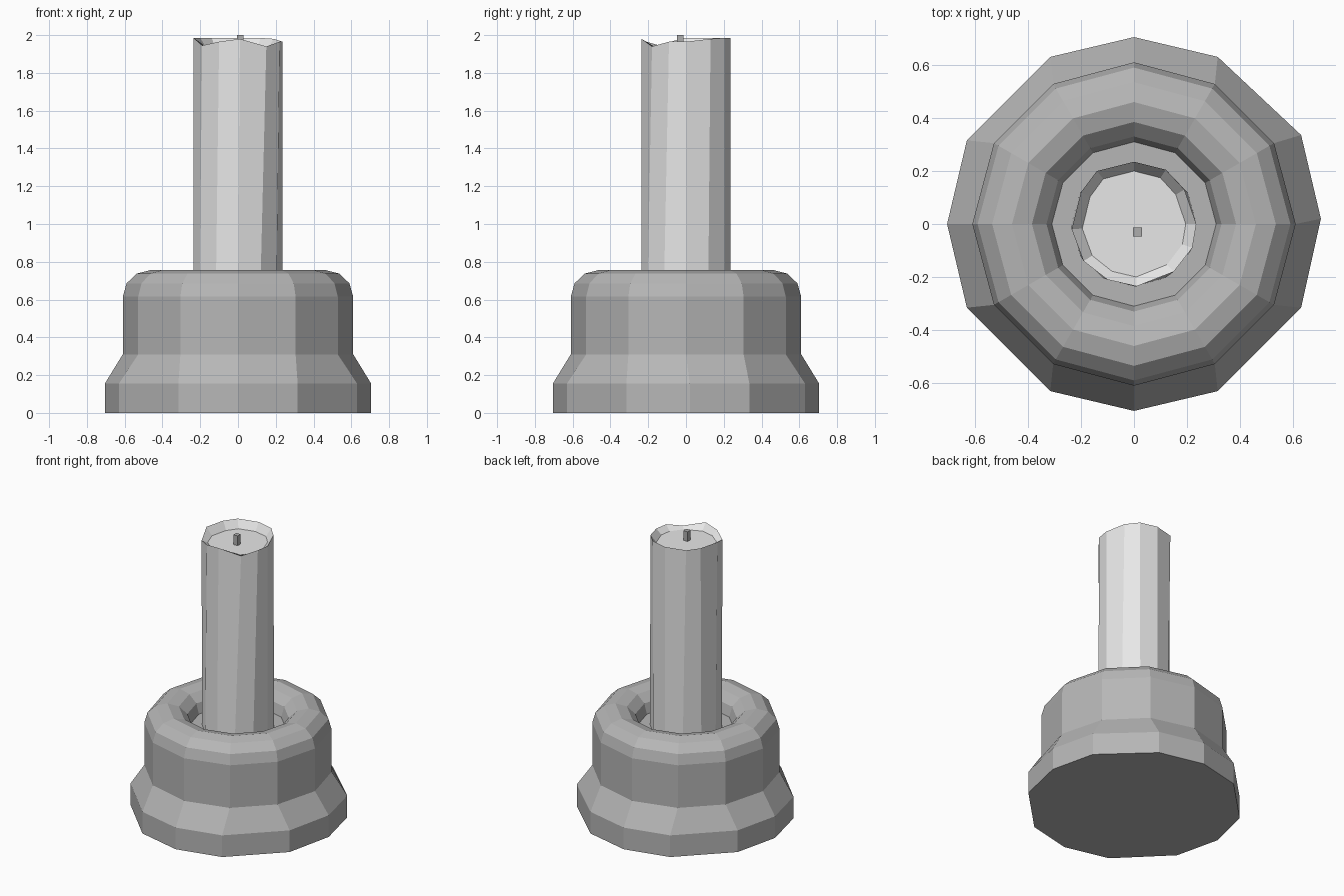
import bpy, bmesh
from math import cos, sin, pi, radians

cube = bpy.data.objects.get("Cube")
if cube:
    bpy.data.objects.remove(cube)

SIDES = 12


def material(name, grey):
    mat = bpy.data.materials.new(name)
    mat.use_nodes = True
    colour = (grey, grey, grey, 1)
    mat.diffuse_color = colour
    mat.node_tree.nodes["Principled BSDF"].inputs["Base Color"].default_value = colour
    return mat


def ring(radius, z, squeeze=0):
    """Twelve points round the axis; squeeze pulls the diagonal pairs apart."""
    points = []
    for i in range(SIDES):
        a = i * pi / 6 + radians(squeeze) * (0, -1, 1)[i % 3]
        points.append((radius * cos(a), radius * sin(a), z))
    return points


def skin(name, rings, mat):
    """Bridge a stack of rings and cap both ends."""
    bm = bmesh.new()
    loops = [[bm.verts.new(p) for p in r] for r in rings]
    for low, high in zip(loops, loops[1:]):
        for i in range(SIDES):
            j = (i + 1) % SIDES
            bm.faces.new((low[i], low[j], high[j], high[i]))
    bm.faces.new(loops[0][::-1])
    bm.faces.new(loops[-1])
    mesh = bpy.data.meshes.new(name)
    bm.to_mesh(mesh)
    bm.free()
    mesh.materials.append(mat)
    obj = bpy.data.objects.new(name, mesh)
    bpy.context.collection.objects.link(obj)
    return obj


holder_grey = material("holder grey", 0.47)
wax_grey = material("wax light grey", 0.8)
wick_grey = material("wick grey", 0.42)

# Holder: flared foot, straight wall, rounded lip and recessed floor
foot = [ring(0.705, 0, 3.4), ring(0.705, 0.155, 3.4)]
foot = [[(x, y + (0.02 if x > 0.5 and y > -0.01 else 0), z) for x, y, z in r] for r in foot]
lip = [ring(0.46 + 0.15 * cos(k * pi / 6), 0.615 + 0.142 * sin(k * pi / 6))
       for k in range(7)]
skin("candle_holder", foot + [ring(0.61, 0.31)] + lip, holder_grey)

# Candle: uneven melted rim with a sunken wax pool
rim = [(0.235, 0, 1.965), (0.19, 0.13, 1.98), (0.12, 0.205, 1.985),
       (0, 0.235, 1.985), (-0.14, 0.2, 1.985), (-0.2, 0.12, 1.985),
       (-0.235, -0.02, 1.985), (-0.19, -0.14, 1.945), (-0.1, -0.21, 1.965),
       (0.01, -0.235, 1.98), (0.15, -0.18, 1.94), (0.22, -0.09, 1.965)]
pool = [(x * 0.83, y * 0.85, 1.93) for x, y, z in rim]
skin("candle", [ring(0.235, 0.615), rim, pool], wax_grey)

# Wick
bpy.ops.mesh.primitive_cube_add(size=1, location=(0.013, -0.03, 1.96))
wick = bpy.context.object
wick.name = "wick"
wick.scale = (0.034, 0.034, 0.08)
wick.data.materials.append(wick_grey)
